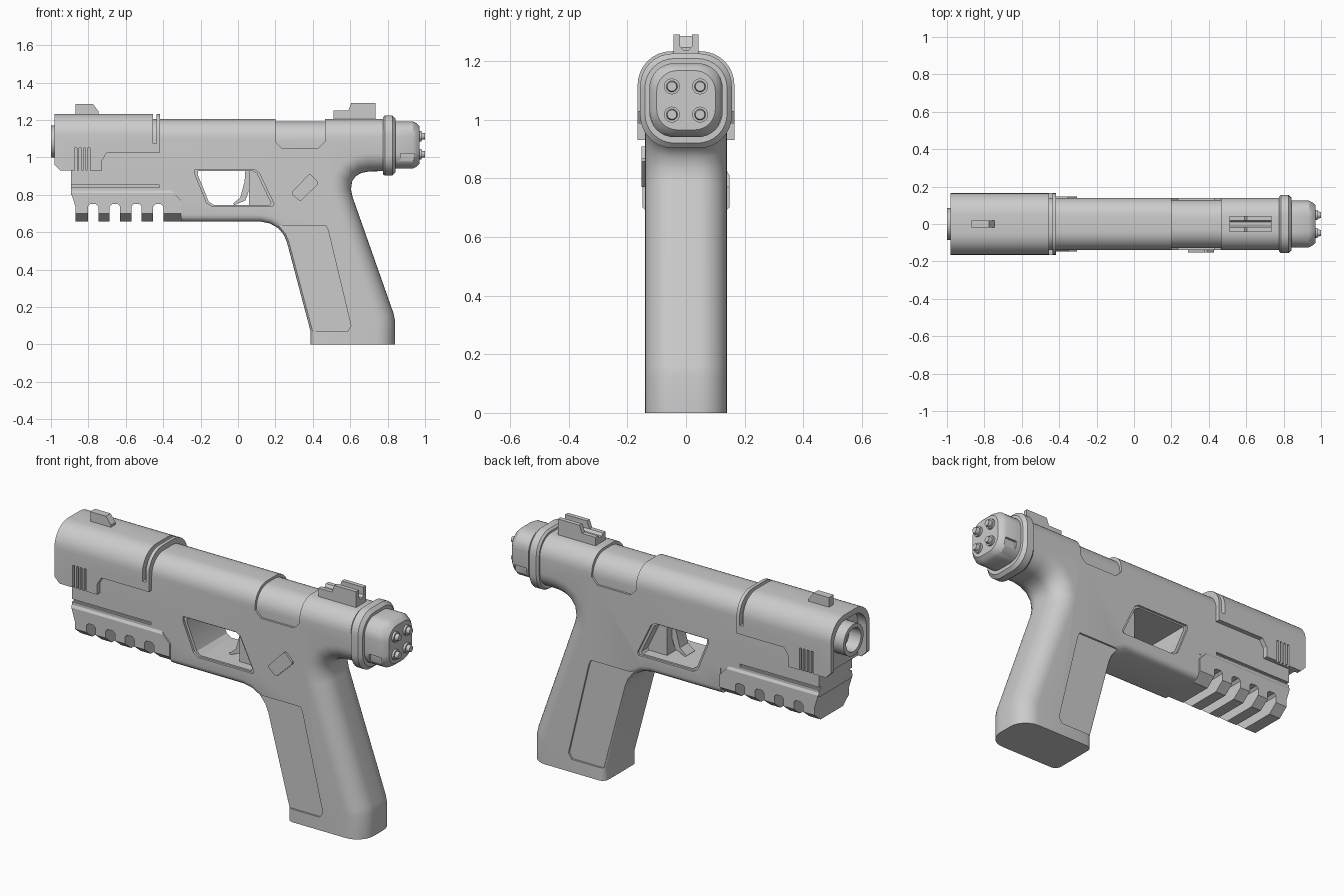
import bpy, bmesh, math
from mathutils import Matrix

if "Cube" in bpy.data.objects:
    bpy.data.objects.remove(bpy.data.objects["Cube"])


def finish(name, bm):
    bmesh.ops.recalc_face_normals(bm, faces=bm.faces)
    me = bpy.data.meshes.new(name)
    bm.to_mesh(me)
    bm.free()
    ob = bpy.data.objects.new(name, me)
    bpy.context.collection.objects.link(ob)
    return ob


def prism(name, pts, a, b, axis='y', bevels=()):
    """Extrude a profile (x,z along y, or y,z along x); bevel long edges chosen by a test."""
    bm = bmesh.new()
    put = (lambda p, t: (p[0], t, p[1])) if axis == 'y' else (lambda p, t: (t, p[0], p[1]))
    A = [bm.verts.new(put(p, a)) for p in pts]
    B = [bm.verts.new(put(p, b)) for p in pts]
    bm.faces.new(A)
    bm.faces.new(B[::-1])
    n = len(pts)
    for i in range(n):
        bm.faces.new((A[i], B[i], B[(i + 1) % n], A[(i + 1) % n]))
    bmesh.ops.recalc_face_normals(bm, faces=bm.faces)
    k = 1 if axis == 'y' else 0
    for width, seg, test in bevels:
        es = []
        for e in bm.edges:
            u, v = e.verts
            m = (u.co + v.co) / 2
            if abs(u.co[k] - v.co[k]) < 1e-5 and min(abs(u.co[k] - a), abs(u.co[k] - b)) < 1e-5 and test(m):
                es.append(e)
        bmesh.ops.bevel(bm, geom=es, offset=width, segments=seg, profile=0.5,
                        affect='EDGES', clamp_overlap=False)
    return finish(name, bm)


def box(name, x0, x1, y0, y1, z0, z1):
    return prism(name, [(x0, z0), (x1, z0), (x1, z1), (x0, z1)], y0, y1)


def loft(name, sections):
    """Rounded-rectangle sections (x, half width, z0, z1, radius) joined along x."""
    bm = bmesh.new()
    rings = []
    for x, h, z0, z1, r in sections:
        ring = []
        for q, (cy, cz) in enumerate([(h - r, z1 - r), (r - h, z1 - r), (r - h, z0 + r), (h - r, z0 + r)]):
            for i in range(9):
                t = math.pi / 2 * (q + i / 8)
                ring.append(bm.verts.new((x, cy + r * math.cos(t), cz + r * math.sin(t))))
        rings.append(ring)
    for A, B in zip(rings, rings[1:]):
        for i in range(len(A)):
            j = (i + 1) % len(A)
            bm.faces.new((A[i], A[j], B[j], B[i]))
    bm.faces.new(rings[0])
    bm.faces.new(rings[-1])
    return finish(name, bm)


def rod(name, x0, x1, y, z, r, r2=None):
    bm = bmesh.new()
    bmesh.ops.create_cone(bm, cap_ends=True, segments=32, radius1=r, radius2=r2 or r, depth=x1 - x0,
                          matrix=Matrix.Translation(((x0 + x1) / 2, y, z)) @ Matrix.Rotation(math.pi / 2, 4, 'Y'))
    return finish(name, bm)


def cut(ob, *cutters):
    bpy.context.view_layer.objects.active = ob
    for c in cutters:
        m = ob.modifiers.new('cut', 'BOOLEAN')
        m.operation, m.solver, m.object = 'DIFFERENCE', 'EXACT', c
        bpy.ops.object.modifier_apply(modifier=m.name)
        bpy.data.objects.remove(c)


def both(pts, y):
    """Cutters for the same shallow recess on both sides."""
    return [prism('cutter', pts, y, 0.3), prism('cutter', pts, -0.3, -y)]


def scaled(pts, s):
    cx = sum(p[0] for p in pts) / len(pts)
    cz = sum(p[1] for p in pts) / len(pts)
    return [(cx + (x - cx) * s, cz + (z - cz) * s) for x, z in pts]


def is_top(m):
    return m.z > 1.18


# Receiver and grip in one profile
body = prism('receiver_and_grip', [
    (-.93, 1.205), (-.93, .93), (-.893, .93), (-.893, .8), (-.305, .8), (-.305, .657), (.12, .657),
    (.17, .647), (.215, .622), (.245, .585), (.262, .545), (.388, .07), (.388, 0), (.84, 0), (.84, .125),
    (.832, .165), (.612, .79), (.604, .83), (.61, .872), (.63, .9), (.66, .917), (.7, .925), (.79, .927),
    (.79, 1.205)], -.14, .14, bevels=[
        (.1, 8, lambda m: m.z > 1.204),
        (.1, 8, lambda m: m.x > .595 and .01 < m.z < .93 and m.x < .85),
        (.035, 4, lambda m: .01 < m.z < .66 and m.x < .396)])

# Trigger window with stepped rim
window = [(-.23, .936), (.085, .936), (.112, .92), (.193, .75), (.185, .738), (-.14, .738), (-.168, .757), (-.232, .915)]
cut(body, prism('cutter', scaled(window, .92), -.3, .3), *both(window, .128))

# Recessed saddle over the top
saddle = prism('cutter', [(.2, 1.3), (.2, 1.085), (.235, 1.05), (.43, 1.05), (.465, 1.085), (.465, 1.3)], -.3, .3)
core = prism('cutter', [(.1, .9), (.6, .9), (.6, 1.192), (.1, 1.192)], -.129, .129, bevels=[(.1, 8, is_top)])
cut(saddle, core)
cut(body, saddle)

# Grip side panels and long groove above the rail
cut(body, *both([(.1, .635), (.47, .635), (.482, .61), (.604, .1), (.585, .07), (.3, .07)], .13),
    *both([(-1, .838), (-.42, .838), (-.42, .853), (-1, .853)], .125))

# Front shroud, hollow at the nose
shroud = prism('front_shroud', [(-.98, 1.233), (-.98, .96), (-.95, .93), (-.727, .93), (-.727, .985), (-.7, 1.027),
                                (-.417, 1.027), (-.417, 1.233)], -.165, .165, bevels=[(.115, 8, is_top)])
cut(shroud, prism('cutter', [(-1.1, .8), (-.3, .8), (-.3, 1.203), (-1.1, 1.203)], -.138, .138,
                  bevels=[(.1, 8, is_top)]))
cut(shroud, box('cutter', -.455, -.435, -.3, .3, 1.075, 1.4))
for i in range(4):
    x = -.873 + i * .023
    cut(shroud, *both([(x, .9), (x + .012, .9), (x + .012, 1.05), (x, 1.05)], .148))

# Barrel
barrel = rod('barrel', -1, -.85, 0, 1.085, .085)
cut(barrel, rod('cutter', -1.1, -.87, 0, 1.085, .063))

# Accessory rail with notches
rail = prism('accessory_rail', [(-.13, .84), (-.148, .81), (-.148, .7), (-.095, .657),
                                (.095, .657), (.148, .7), (.148, .81), (.13, .84)], -.893, -.305, 'x')
cut(rail, prism('cutter', [(-1, .9), (-.893, .815), (-.87, .74), (-.87, .6), (-1, .6)], -.3, .3),
    *both([(-.42, .9), (-.355, .823), (-.305, .77), (-.2, .77), (-.2, .9)], .139))
for i in range(4):
    x = -.802 + i * .116
    cut(rail, prism('cutter', [(x, .6), (x + .055, .6), (x + .055, .738), (x + .043, .75), (x + .012, .75), (x, .738)],
                    -.3, .3))

# Trigger and the housing behind it
prism('trigger', [(.04, .94), (.035, .87), (.012, .785), (-.028, .752), (-.02, .745), (.04, .77), (.075, .87), (.08, .94)],
      -.035, .035)
prism('trigger_housing', [(.06, .94), (.06, .72), (.2, .72), (.12, .94)], -.075, .075)

# Side catch
prism('side_catch', [(.288, .815), (.378, .908), (.39, .908), (.428, .868), (.428, .857), (.338, .77), (.326, .77), (.288, .804)],
      -.152, -.1)

# Rear collar, cap and four studs
loft('rear_collar', [(.775, .145, .91, 1.215, .1), (.785, .156, .903, 1.225, .11), (.825, .156, .903, 1.225, .11),
                     (.842, .14, .92, 1.208, .1)])
cap = loft('rear_cap', [(.83, .125, .94, 1.192, .085), (.935, .125, .94, 1.192, .085),
                        (.955, .115, .95, 1.182, .08), (.97, .1, .965, 1.167, .07)])
cut(cap, *both([(.868, .93), (.94, .93), (.94, 1.02), (.868, 1.02)], .112))
for y in (-.048, .048):
    for z in (1.017, 1.113):
        rod('stud_base', .95, .982, y, z, .027)
        rod('stud_tip', .97, 1.0, y, z, .021, .016)

# Sights
prism('front_sight', [(-.868, 1.2), (-.868, 1.285), (-.775, 1.285), (-.745, 1.245), (-.745, 1.2)], -.02, .02)
sight = prism('rear_sight', [(.51, 1.18), (.51, 1.25), (.59, 1.25), (.605, 1.29), (.735, 1.29), (.735, 1.18)], -.043, .043)
cut(sight, prism('cutter', [(-.02, 1.4), (-.02, 1.25), (-.01, 1.237), (.01, 1.237), (.02, 1.25), (.02, 1.4)], .4, .9, 'x'))

# Smooth shading with sharp edges kept
for ob in bpy.context.collection.objects:
    ob.select_set(True)
    bpy.context.view_layer.objects.active = ob
bpy.ops.object.shade_smooth_by_angle(angle=math.radians(30))
